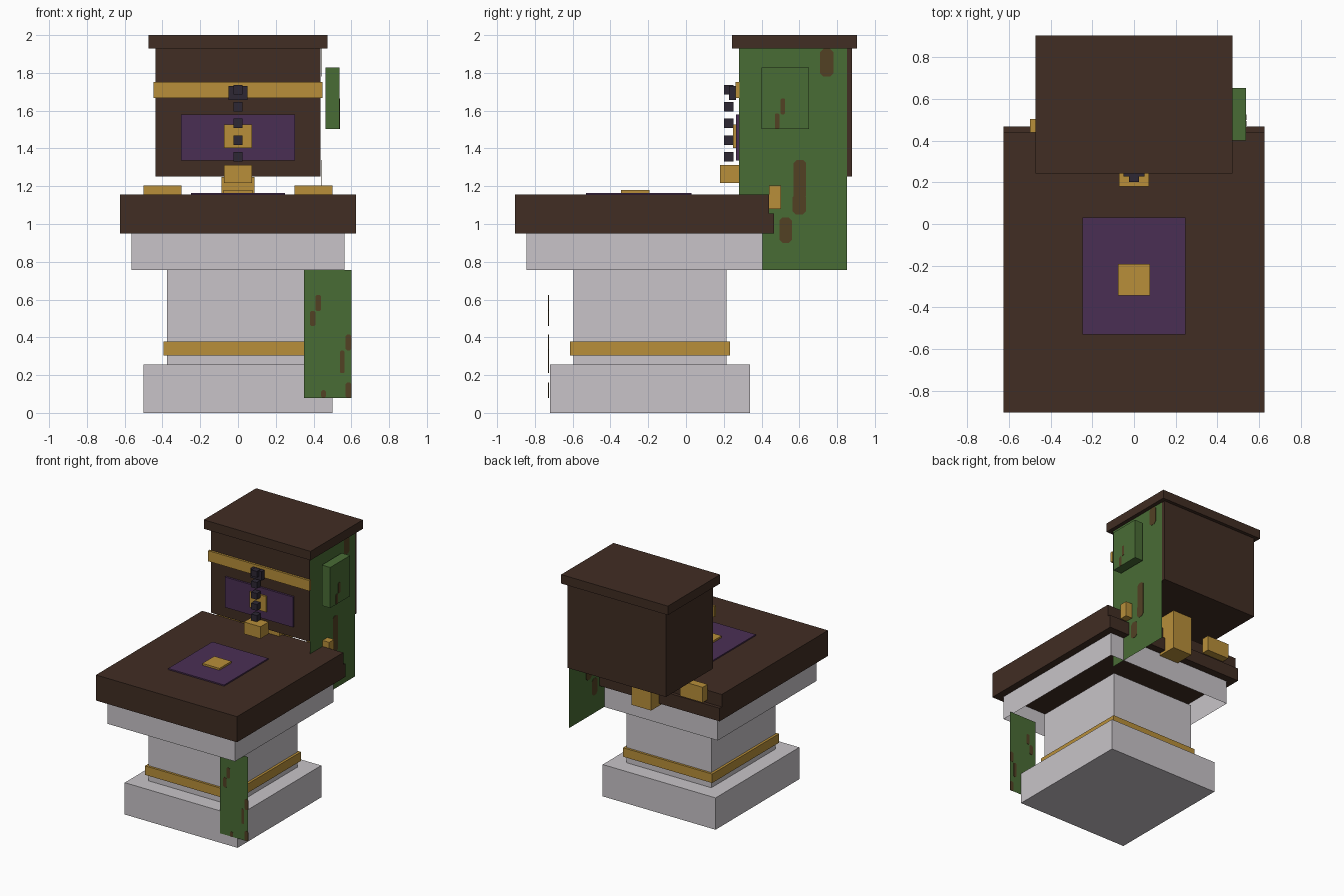
import bpy
import bmesh

if "Cube" in bpy.data.objects:
    bpy.data.objects.remove(bpy.data.objects["Cube"], do_unlink=True)


def linear(c):
    c /= 255
    return c / 12.92 if c < 0.04 else ((c + 0.055) / 1.055) ** 2.4


def material(name, *rgb):
    mat = bpy.data.materials.new(name)
    mat.use_nodes = True
    color = [linear(c) for c in rgb] + [1]
    mat.diffuse_color = color
    mat.node_tree.nodes["Principled BSDF"].inputs["Base Color"].default_value = color
    return mat


STONE = material("pale stone", 200, 196, 200)
WOOD = material("dark wood", 65, 45, 35)
GOLD = material("gold", 184, 143, 58)
PURPLE = material("purple cloth", 74, 47, 84)
GREEN = material("moss green", 73, 108, 53)
SPOT = material("moss brown", 82, 65, 36)
IRON = material("dark iron", 45, 39, 52)


def finish(bm, name, mat):
    bmesh.ops.recalc_face_normals(bm, faces=bm.faces)
    mesh = bpy.data.meshes.new(name)
    bm.to_mesh(mesh)
    bm.free()
    mesh.materials.append(mat)
    obj = bpy.data.objects.new(name, mesh)
    bpy.context.collection.objects.link(obj)
    return obj


def box(name, mat, x, y, z, open_ends=False):
    """Box from (low, high) pairs; open_ends leaves only the four walls."""
    bm = bmesh.new()
    bmesh.ops.create_cube(bm, size=1)
    for v in bm.verts:
        v.co = [lo + (hi - lo) * (c + 0.5) for c, (lo, hi) in zip(v.co, (x, y, z))]
    if open_ends:
        bm.normal_update()
        ends = [f for f in bm.faces if abs(f.normal.z) > 0.9]
        bmesh.ops.delete(bm, geom=ends, context="FACES_ONLY")
    return finish(bm, name, mat)


def sheet(name, mat, axis, offset, u, v):
    """Flat single-face sheet facing the given axis."""
    bm = bmesh.new()
    corners = [(u[0], v[0]), (u[1], v[0]), (u[1], v[1]), (u[0], v[1])]
    pts = [(offset, a, b) if axis == "x" else (a, offset, b) for a, b in corners]
    bm.faces.new([bm.verts.new(p) for p in pts])
    return finish(bm, name, mat)


def spots(name, axis, offset, patches):
    """Thin chamfered patches on both sides of a sheet."""
    bm = bmesh.new()
    for u0, u1, v0, v1 in patches:
        c = (u1 - u0) * 0.25
        outline = [(u0 + c, v0), (u1 - c, v0), (u1, v0 + c), (u1, v1 - c),
                   (u1 - c, v1), (u0 + c, v1), (u0, v1 - c), (u0, v0 + c)]
        rings = []
        for d in (offset - 0.002, offset + 0.002):
            rings.append([bm.verts.new((d, a, b) if axis == "x" else (a, d, b))
                          for a, b in outline])
            bm.faces.new(rings[-1])
        for i in range(8):
            j = (i + 1) % 8
            bm.faces.new((rings[0][i], rings[0][j], rings[1][j], rings[1][i]))
    return finish(bm, name, SPOT)


# Stone pedestal
box("pedestal_base", STONE, (-0.5, 0.5), (-0.72, 0.34), (0, 0.255))
box("pedestal_column", STONE, (-0.375, 0.375), (-0.595, 0.215), (0.255, 0.757))
box("pedestal_band", GOLD, (-0.395, 0.395), (-0.613, 0.233), (0.305, 0.377))
box("pedestal_collar", STONE, (-0.565, 0.565), (-0.845, 0.405), (0.757, 0.95), True)

# Wooden table top with a step along its rear edge
box("table_slab", WOOD, (-0.625, 0.625), (-0.905, 0.44), (0.95, 1.155))
box("table_rear_step", WOOD, (-0.625, 0.625), (0.44, 0.467), (0.95, 1.055))
box("table_cloth", PURPLE, (-0.248, 0.248), (-0.53, 0.03), (1.155, 1.165))
box("table_tile", GOLD, (-0.076, 0.076), (-0.343, -0.192), (1.165, 1.18))

# Hinges and rear bracket
for side, label in ((-1, "right"), (1, "left")):
    box(label + "_hinge", GOLD, sorted((side * 0.3, side * 0.5)),
        (0.44, 0.503), (1.08, 1.203))
box("rear_bracket", GOLD, (-0.087, 0.087), (0.4, 0.565), (0.93, 1.25))

# Upright chest and its cap
box("chest", WOOD, (-0.437, 0.437), (0.28, 0.878), (1.252, 1.93))
box("chest_cap", WOOD, (-0.473, 0.473), (0.243, 0.905), (1.928, 2))
box("chest_band", GOLD, (-0.448, 0.448), (0.263, 0.282), (1.667, 1.752))
box("chest_cloth", PURPLE, (-0.302, 0.302), (0.264, 0.282), (1.337, 1.58))
box("chest_plate", GOLD, (-0.073, 0.073), (0.25, 0.266), (1.403, 1.528))

# Chain with its mount and lock
box("chain_mount", IRON, (-0.05, 0.05), (0.227, 0.265), (1.657, 1.73))
for i in range(5):
    z = 1.71 - i * 0.0885
    box("chain_link", IRON, (-0.025, 0.025), (0.202, 0.252), (z - 0.025, z + 0.025))
box("lock", GOLD, (-0.073, 0.073), (0.18, 0.281), (1.217, 1.313))

# Mossy sheets and the raised moss block
sheet("side_moss", GREEN, "x", 0.441, (0.28, 0.853), (0.757, 1.93))
spots("side_moss_spots", "x", 0.441, [
    (0.71, 0.78, 1.78, 1.928), (0.57, 0.635, 1.13, 1.34),
    (0.565, 0.635, 1.05, 1.16), (0.495, 0.56, 0.9, 1.035)])
sheet("front_moss", GREEN, "y", -0.728, (0.35, 0.6), (0.08, 0.757))
spots("front_moss_spots", "y", -0.728, [
    (0.38, 0.41, 0.46, 0.54), (0.41, 0.44, 0.54, 0.625), (0.57, 0.6, 0.33, 0.415),
    (0.54, 0.565, 0.21, 0.33), (0.44, 0.465, 0.08, 0.12), (0.57, 0.6, 0.08, 0.16)])
box("moss_block", GREEN, (0.463, 0.537), (0.4, 0.652), (1.503, 1.828))
spots("moss_block_spots", "x", 0.537, [
    (0.47, 0.495, 1.503, 1.585), (0.5, 0.525, 1.58, 1.665)])
